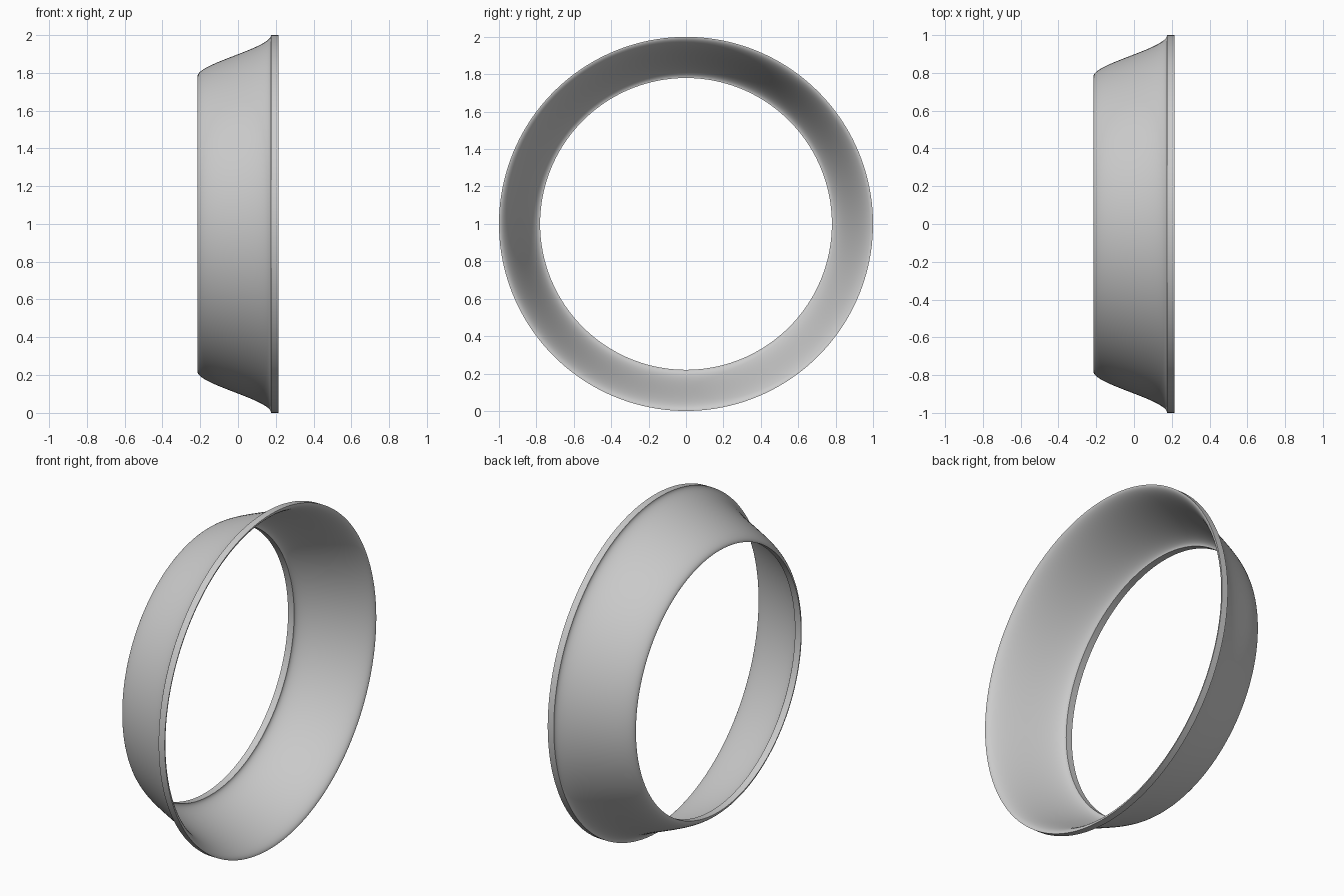
import bpy
import bmesh
import math
from mathutils import Vector
from mathutils.geometry import interpolate_bezier

cube = bpy.data.objects.get("Cube")
if cube:
    bpy.data.objects.remove(cube, do_unlink=True)

HALF_WIDTH = 0.215   # half depth of the ring along x
LIP = 0.04           # width of the straight lips at both ends
R_SMALL, R_LARGE = 0.78, 1.0
HANDLE = 0.07
SEGMENTS = 160


def flare(x_start):
    """S-shaped wall profile from the small opening to the large one."""
    x_end = x_start + 2 * HALF_WIDTH - LIP
    return interpolate_bezier(
        Vector((x_start, 0, R_SMALL)),
        Vector((x_start, 0, R_SMALL + HANDLE)),
        Vector((x_end, 0, R_LARGE - HANDLE)),
        Vector((x_end, 0, R_LARGE)), 40)


# Closed cross-section: outer wall, large lip, inner wall, small lip
profile = flare(-HALF_WIDTH) + flare(-HALF_WIDTH + LIP)[::-1]

# Revolve the cross-section about the x axis
bm = bmesh.new()
verts = [bm.verts.new(p) for p in profile]
edges = [bm.edges.new((v, verts[(i + 1) % len(verts)])) for i, v in enumerate(verts)]
bmesh.ops.spin(bm, geom=verts + edges, cent=(0, 0, 0), axis=(1, 0, 0),
               angle=math.tau, steps=SEGMENTS, use_merge=True)
bmesh.ops.remove_doubles(bm, verts=bm.verts, dist=0.00001)
bmesh.ops.translate(bm, verts=bm.verts, vec=(0, 0, R_LARGE))
bmesh.ops.recalc_face_normals(bm, faces=bm.faces)

mesh = bpy.data.meshes.new("flared_ring")
bm.to_mesh(mesh)
bm.free()
ring = bpy.data.objects.new("flared_ring", mesh)
bpy.context.collection.objects.link(ring)

# Plain grey finish
grey = bpy.data.materials.new("light_grey")
grey.use_nodes = True
color = (0.6, 0.6, 0.6, 1)
grey.diffuse_color = color
grey.node_tree.nodes["Principled BSDF"].inputs["Base Color"].default_value = color
mesh.materials.append(grey)

# Smooth walls with crisp lip edges
bpy.ops.object.select_all(action='DESELECT')
ring.select_set(True)
bpy.context.view_layer.objects.active = ring
bpy.ops.object.shade_smooth_by_angle(angle=math.radians(35))
